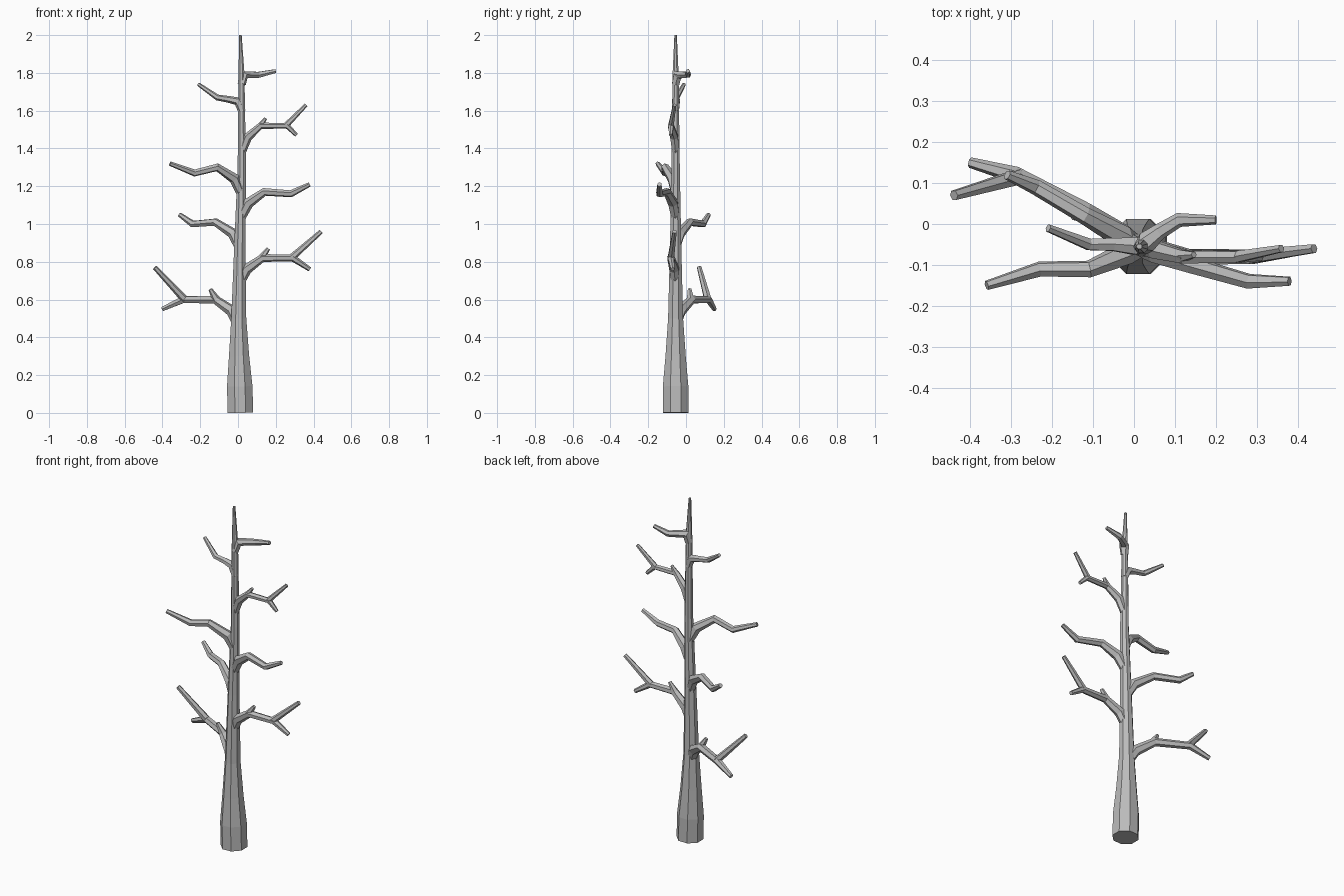
import bpy
import bmesh
import math
from mathutils import Vector

cube = bpy.data.objects.get("Cube")
if cube:
    bpy.data.objects.remove(cube, do_unlink=True)

bark = bpy.data.materials.new("grey_bark")
bark.use_nodes = True
grey = (0.5, 0.5, 0.5, 1)
bark.diffuse_color = grey
bark.node_tree.nodes["Principled BSDF"].inputs["Base Color"].default_value = grey


def add_limb(name, points, radii, sides):
    """Faceted tube that follows the points with a radius at each one."""
    bm = bmesh.new()
    rings = []
    across = Vector((1, 0, 0)) if sides == 8 else Vector((0, 1, 0))
    for index, (point, radius) in enumerate(zip(points, radii)):
        previous = points[max(index - 1, 0)]
        following = points[min(index + 1, len(points) - 1)]
        axis = (point - previous).normalized() + (following - point).normalized()
        axis.normalize()
        across = (across - axis * across.dot(axis)).normalized()
        upward = axis.cross(across)
        ring = []
        for step in range(sides):
            angle = math.tau * (step + 0.5) / sides
            spoke = across * math.cos(angle) + upward * math.sin(angle)
            ring.append(bm.verts.new(point + spoke * radius))
        rings.append(ring)
    for lower, upper in zip(rings, rings[1:]):
        for step in range(sides):
            after = (step + 1) % sides
            bm.faces.new((lower[step], lower[after], upper[after], upper[step]))
    bm.faces.new(rings[0])
    bm.faces.new(rings[-1])
    bmesh.ops.recalc_face_normals(bm, faces=bm.faces)
    mesh = bpy.data.meshes.new(name)
    bm.to_mesh(mesh)
    bm.free()
    mesh.materials.append(bark)
    bpy.context.collection.objects.link(bpy.data.objects.new(name, mesh))


def trunk_centre(height):
    """The trunk sways gently from side to side as it rises."""
    sway = 0.009 * math.sin(math.pi * height)
    return Vector((0.013 - sway, -0.055, height))


def add_branch(name, knee, bend, tip, fork=None, rise=0.06, girth=0.024):
    """Branch that sweeps out of the trunk, bends at a knee and thins to its tip."""
    knee, bend, tip = Vector(knee), Vector(bend), Vector(tip)
    root = trunk_centre(knee.z - 0.05 - rise * 1.5)
    collar = trunk_centre(knee.z).lerp(knee, 0.3)
    collar.z = knee.z - rise
    radii = [girth * share for share in (1, 1.2, 0.9, 0.8, 0.5)]
    add_limb(name, [root, collar, knee, bend, tip], radii, sides=6)
    if fork:
        # A second tip leaves the bend, and a short stub beside the knee leans the same way
        fork = Vector(fork)
        start = bend.lerp(knee, 0.05)
        add_limb(name + "_fork", [start, fork], [girth * 0.8, girth / 2], sides=6)
        stub = knee + (fork - tip) / 4 + (bend - knee) / 10
        base = knee.lerp(collar, 0.1)
        add_limb(name + "_stub", [base, stub], [girth * 0.9, girth * 0.4], sides=6)


# Trunk with a straight foot, tapering to a thin top
profile = {0: 0.073, 0.14: 0.073, 0.3: 0.058, 0.5: 0.043, 0.9: 0.032,
           1.3: 0.024, 1.8: 0.017, 2: 0.007}
add_limb("trunk", [trunk_centre(height) for height in profile], profile.values(), sides=8)

# Forked branches
add_branch("low_right_branch", knee=(-0.12, 0.03, 0.6), bend=(-0.29, 0.12, 0.6),
           tip=(-0.4, 0.15, 0.55), fork=(-0.44, 0.07, 0.77), girth=0.026)
add_branch("low_left_branch", knee=(0.13, -0.08, 0.82), bend=(0.29, -0.08, 0.82),
           tip=(0.38, -0.07, 0.76), fork=(0.44, -0.06, 0.96))
add_branch("high_left_branch", knee=(0.12, -0.08, 1.52), bend=(0.26, -0.08, 1.52),
           tip=(0.31, -0.08, 1.47), fork=(0.36, -0.06, 1.63), girth=0.02)

# Single middle branches
add_branch("middle_back_branch", knee=(-0.12, 0.02, 1.01), bend=(-0.24, 0.09, 1),
           tip=(-0.31, 0.12, 1.05))
add_branch("middle_left_branch", knee=(0.14, -0.1, 1.17), bend=(0.28, -0.14, 1.16),
           tip=(0.38, -0.14, 1.21))
add_branch("middle_right_branch", knee=(-0.11, -0.11, 1.3), bend=(-0.23, -0.11, 1.27),
           tip=(-0.36, -0.15, 1.32))

# Small branches near the top
add_branch("upper_right_branch", knee=(-0.05, -0.05, 1.66), bend=(-0.11, -0.05, 1.67),
           tip=(-0.21, -0.01, 1.74), rise=0.01, girth=0.02)
add_branch("top_left_branch", knee=(0.06, -0.02, 1.79), bend=(0.11, 0.01, 1.79),
           tip=(0.2, 0.01, 1.81), rise=0, girth=0.022)
